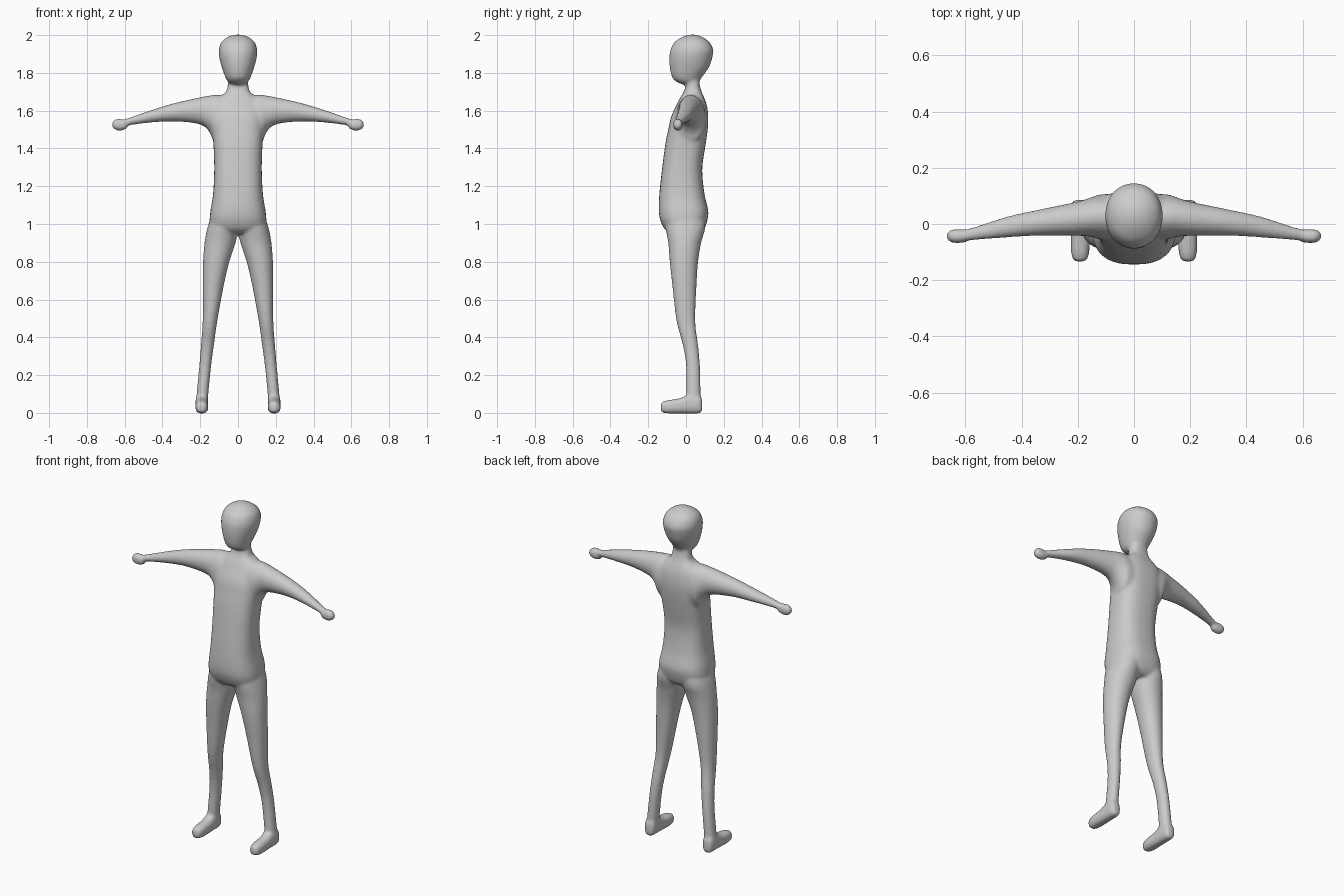
import bpy, bmesh, math
from mathutils import Vector


def smooth_rows(rows, steps=4):
    """Catmull-Rom interpolation between profile rows."""
    v = [Vector(r) for r in rows]
    out = []
    for i in range(len(v) - 1):
        p0, p1, p2, p3 = v[max(i - 1, 0)], v[i], v[i + 1], v[min(i + 2, len(v) - 1)]
        for k in range(steps):
            t = k / steps
            out.append(0.5 * (2 * p1 + (p2 - p0) * t + (2 * p0 - 5 * p1 + 4 * p2 - p3) * t * t
                              + (3 * p1 - p0 - 3 * p2 + p3) * t ** 3))
    return out + [v[-1]]


def loft(bm, rows, place, power=2.0, seg=32):
    """Rows are (station, a_min, a_max, b_min, b_max); place maps (station, a, b) to xyz."""
    rings = []
    for s, a0, a1, b0, b1 in smooth_rows(rows):
        ring = []
        for i in range(seg):
            t = 2 * math.pi * i / seg
            c, d = math.cos(t), math.sin(t)
            c = math.copysign(abs(c) ** (2 / power), c)
            d = math.copysign(abs(d) ** (2 / power), d)
            ring.append(bm.verts.new(place(s, (a0 + a1) / 2 + (a1 - a0) / 2 * c,
                                           (b0 + b1) / 2 + (b1 - b0) / 2 * d)))
        rings.append(ring)
    for r, q in zip(rings, rings[1:]):
        for i in range(seg):
            j = (i + 1) % seg
            bm.faces.new((r[i], r[j], q[j], q[i]))
    bm.faces.new(rings[0][::-1])
    bm.faces.new(rings[-1])


def upright(z, x, y):
    return (x, y, z)


bm = bmesh.new()

# Torso and neck: z, half width, front y, back y
torso = [(.95, .10, -.085, .075), (.975, .14, -.115, .098), (1.02, .15, -.136, .113),
         (1.07, .146, -.144, .118), (1.16, .132, -.141, .098), (1.29, .126, -.127, .086),
         (1.42, .13, -.110, .104), (1.5, .137, -.094, .115), (1.57, .14, -.078, .118),
         (1.63, .13, -.05, .11), (1.67, .10, -.03, .096), (1.70, .064, -.012, .083),
         (1.74, .054, .0, .072), (1.79, .05, .0, .07)]
loft(bm, [(z, -h, h, f, b) for z, h, f, b in torso], upright, 2.6)

# Head
head = [(1.738, .02, -.015, .04), (1.75, .05, -.045, .068), (1.775, .066, -.073, .083),
        (1.83, .086, -.086, .122), (1.88, .099, -.088, .139), (1.92, .102, -.083, .145),
        (1.96, .09, -.063, .127), (1.985, .063, -.03, .095), (1.998, .034, .0, .066),
        (2.003, .008, .028, .042)]
loft(bm, [(z, -h, h, f, b) for z, h, f, b in head], upright, 2.1)

# Limb profiles: station, then the two extents
arm = [(.03, 1.43, 1.68, -.06, .11), (.12, 1.43, 1.684, -.055, .105),
       (.15, 1.485, 1.68, -.046, .096), (.2, 1.527, 1.671, -.042, .08),
       (.33, 1.543, 1.642, -.041, .053), (.45, 1.538, 1.606, -.048, .027),
       (.56, 1.525, 1.568, -.057, -.008), (.62, 1.515, 1.548, -.06, -.024)]
hand = [(.582, 1.518, 1.538, -.052, -.03), (.595, 1.501, 1.55, -.064, -.021),
        (.625, 1.494, 1.557, -.068, -.018), (.65, 1.499, 1.553, -.066, -.02),
        (.664, 1.511, 1.54, -.056, -.03), (.667, 1.52, 1.53, -.046, -.04)]
leg = [(1.06, .01, .135, -.11, .095), (.98, .0, .162, -.108, .102), (.9, .013, .177, -.094, .08),
       (.8, .046, .185, -.086, .064), (.68, .074, .187, -.073, .056), (.49, .109, .187, -.051, .049),
       (.36, .127, .196, -.017, .064), (.25, .142, .205, .0, .074), (.1, .157, .219, .001, .078),
       (.03, .16, .223, .0, .08)]
foot = [(-.134, .184, .2, .02, .04), (-.127, .167, .217, .003, .058), (-.09, .158, .225, -.003, .068),
        (-.03, .158, .225, -.003, .078), (.02, .158, .225, -.003, .1), (.065, .16, .224, -.003, .1),
        (.082, .167, .217, .003, .08), (.086, .18, .204, .02, .06)]

# Arms, hands, legs and feet on both sides
for side in (1, -1):
    def sideways(x, z, y): return (side * x, y, z)
    def forward(y, x, z): return (side * x, y, z)
    def down(z, x, y): return (side * x, y, z)
    loft(bm, arm, sideways)
    loft(bm, hand, sideways, 2.2)
    loft(bm, leg, down, 2.1)
    loft(bm, foot, forward, 2.6)

bmesh.ops.recalc_face_normals(bm, faces=bm.faces)
mesh = bpy.data.meshes.new("body")
bm.to_mesh(mesh)
bm.free()
body = bpy.data.objects.new("body", mesh)
bpy.context.collection.objects.link(body)

# Fuse the parts into one skin and soften the joins
remesh = body.modifiers.new("fuse", 'REMESH')
remesh.mode = 'VOXEL'
remesh.voxel_size = 0.008
remesh.use_smooth_shade = True
soften = body.modifiers.new("soften", 'SMOOTH')
soften.factor = 0.5
soften.iterations = 8
